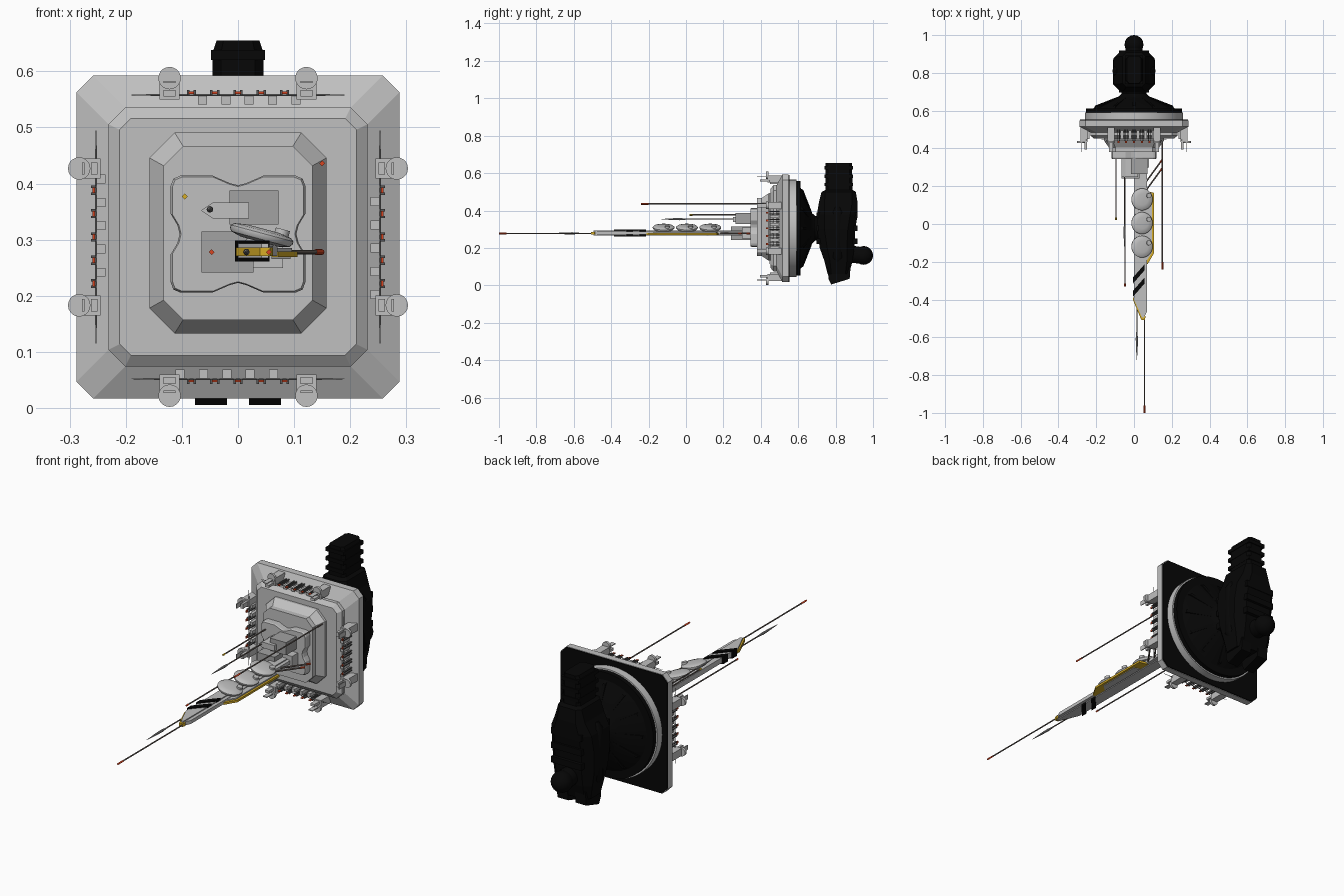
import bpy, bmesh, math
from mathutils import Matrix, Vector

if "Cube" in bpy.data.objects:
    bpy.data.objects.remove(bpy.data.objects["Cube"])


def material(name, *rgb):
    m = bpy.data.materials.new(name)
    m.use_nodes = True
    m.diffuse_color = (*rgb, 1)
    m.node_tree.nodes["Principled BSDF"].inputs["Base Color"].default_value = (*rgb, 1)
    return m


GRAY = material("hull_gray", .53, .53, .53)
MEDIUM = material("medium_gray", .36, .36, .36)
DARK = material("dark_gray", .1, .1, .1)
BLACK = material("black", .002, .002, .002)
YELLOW = material("yellow", .68, .42, .02)
RED = material("red", .68, .06, .015)
BROWN = material("rod_brown", .17, .14, .125)
MID = .305          # height of the hull axis


def finish(bm, name, mat, matrix=None, smooth=False):
    bmesh.ops.recalc_face_normals(bm, faces=bm.faces)
    if matrix:
        bm.transform(matrix)
    mesh = bpy.data.meshes.new(name)
    bm.to_mesh(mesh)
    bm.free()
    mesh.materials.append(mat)
    ob = bpy.data.objects.new(name, mesh)
    bpy.context.collection.objects.link(ob)
    if smooth:
        bpy.ops.object.select_all(action='DESELECT')
        ob.select_set(True)
        bpy.context.view_layer.objects.active = ob
        bpy.ops.object.shade_smooth_by_angle(angle=math.radians(35))
    return ob


def loft(name, rings, mat, matrix=None, smooth=False):
    """Skin a list of equal-length rings and cap both ends."""
    bm = bmesh.new()
    vs = [[bm.verts.new(p) for p in r] for r in rings]
    n = len(vs[0])
    for a, b in zip(vs, vs[1:]):
        for i in range(n):
            bm.faces.new((a[i], a[(i + 1) % n], b[(i + 1) % n], b[i]))
    bm.faces.new(vs[0])
    bm.faces.new(vs[-1])
    return finish(bm, name, mat, matrix, smooth)


def box(name, x, y, z, mat, matrix=None):
    return loft(name, [[(x[0], y[0], h), (x[1], y[0], h), (x[1], y[1], h), (x[0], y[1], h)]
                       for h in z], mat, matrix)


def plan(name, pts, z0, z1, mat):
    return loft(name, [[(x, y, z) for x, y in pts] for z in (z0, z1)], mat)


def turned(name, start, end, profile, mat, n=12, matrix=None):
    """Round shape along start-end; profile holds (fraction, radius)."""
    a, b = Vector(start), Vector(end)
    q = (b - a).to_track_quat('Z', 'Y')
    rings = [[a.lerp(b, t) + q @ Vector((r * math.cos(math.tau * i / n), r * math.sin(math.tau * i / n), 0))
              for i in range(n)] for t, r in profile]
    return loft(name, rings, mat, matrix, True)


def rod(name, start, end, r, mat, n=8, matrix=None):
    return turned(name, start, end, [(0, r), (1, r)], mat, n, matrix)


def octagon(hx, hy, c):
    return [(hx, hy - c), (hx - c, hy), (c - hx, hy), (-hx, hy - c),
            (-hx, c - hy), (c - hx, -hy), (hx - c, -hy), (hx, c - hy)]


def deck(name, layers, mat, z=MID):
    """Stepped plate from (y, half width, half height, chamfer) layers."""
    loft(name, [[(x, y, z + h) for x, h in octagon(hx, hz, c)] for y, hx, hz, c in layers], mat)


# Hull plates, stepping forward
deck("main_plate", [(.548, .288, .288, .03), (.515, .288, .288, .03), (.485, .231, .231, .03),
                    (.468, .231, .231, .03), (.452, .211, .211, .02)], GRAY)
deck("plate_backing", [(.553, .286, .286, .03), (.548, .286, .286, .03)], BLACK)
deck("raised_deck", [(.46, .158, .179, .045), (.44, .158, .179, .045), (.405, .133, .155, .035),
                     (.38, .133, .155, .035)], GRAY, .312)

# Four-lobed front deck
quarter = [(.104, 0), (.108, .016), (.12, .036), (.12, .086), (.115, .099), (.103, .104),
           (.045, .104), (.015, .091), (0, .087)]
half = quarter + [(-x, z) for x, z in quarter[-2::-1]]
lobes = half + [(x, -z) for x, z in half[-2:0:-1]]
loft("lobed_deck", [[(x * s, y, .31 + z * s) for x, z in lobes]
                    for y, s in ((.385, 1), (.352, 1), (.345, .975))], GRAY)

# Blocks on the front deck
box("upper_block", (-.015, .072), (.265, .35), (.327, .388), MEDIUM)
box("lower_block", (-.065, .028), (.24, .35), (.242, .315), MEDIUM)
box("root_block", (-.01, .08), (.3, .35), (.25, .31), GRAY)
loft("pointed_block", [[(x, y, z) for x, z in ((-.066, .352), (-.045, .366), (.02, .366), (.02, .338), (-.045, .338))]
                       for y in (.35, .25)], GRAY)

# Fittings repeated on the four sides of the hull
for k, side in enumerate(("top", "right", "bottom", "left")):
    M = Matrix.Translation((0, 0, MID)) @ Matrix.Rotation(k * math.pi / 2, 4, 'Y')
    turned(side + "_rail", (-.19, .445, .253), (.19, .445, .253),
           [(0, .0006), (.13, .0018), (.87, .0018), (1, .0006)], MEDIUM, 8, M)
    for i in range(-2, 3):
        x = i * .0415
        for d in (-.006, .006):
            box(side + "_post", (x + d - .0022, x + d + .0022), (.44, .5), (.253, .262), DARK, M)
        box(side + "_post_marker", (x - .005, x + .005), (.428, .44), (.255, .259), RED, M)
        box(side + "_bracket", (x + .012, x + .028), (.45, .5), (.236, .252), GRAY, M)
    for x in (-.122, .122):
        box(side + "_pod_arm", (x - .018, x + .018), (.435, .51), (.245, .283), GRAY, M)
        box(side + "_pod_nose", (x - .011, x + .011), (.395, .44), (.25, .262), GRAY, M)
        rod(side + "_pod_dish", (x, .428, .283), (x, .44, .283), .02, GRAY, 20, M)
        box(side + "_pod_bar", (x - .011, x + .011), (.38, .43), (.274, .278), GRAY, M)

# Round rear collar and drive cone
rod("rear_collar", (0, .548, MID), (0, .59, MID), .26, GRAY, 64)
rod("collar_cap", (0, .588, MID), (0, .612, MID), .253, BLACK, 64)
turned("drive_cone", (0, .61, MID), (0, .74, MID),
       [(0, .22), (.1, .2), (.4, .115), (.5, .08), (.62, .066), (1, .066)], BLACK, 32)
for i in range(12):
    M = Matrix.Translation((0, 0, MID)) @ Matrix.Rotation(i * math.tau / 12, 4, 'Y')
    loft("cone_rib", [[(x, y, z) for y, z in ((.61, .215), (.627, .205), (.672, .09), (.65, .09))]
                      for x in (-.007, .007)], BLACK, M)

# Vertical engine block: (z, half width, front y, back y, chamfer)
engine = [(.06, .085, .757, .872, .02), (.13, .1, .74, .89, .03), (.2, .11, .715, .9, .04),
          (.3, .112, .7, .905, .04), (.38, .108, .7, .918, .04), (.44, .08, .71, .918, .03),
          (.5, .062, .725, .908, .02), (.51, .047, .745, .89, .015),
          (.635, .045, .745, .888, .015), (.655, .038, .745, .888, .012)]
loft("engine_block", [[(x, (a + b) / 2 + y, z) for x, y in octagon(hx, (b - a) / 2, c)]
                      for z, hx, a, b, c in engine], BLACK)
for z in (.53, .575, .62):
    box("engine_band", (-.048, .048), (.74, .893), (z, z + .018), BLACK)
for z in (.22, .29, .36):
    box("engine_rib", (-.08, .08), (.697, .918), (z, z + .03), BLACK)
for s in (-1, 1):
    loft("engine_foot", [[(s * x, y, z) for y, z in ((.757, .1), (.762, .035), (.777, .005), (.875, .035), (.88, .1))]
                         for x in (.02, .077)], BLACK)
    turned("engine_shoulder", (s * .08, .81, .12), (s * .08, .81, .42),
           [(0, .015), (.1, .034), (.9, .034), (1, .015)], BLACK, 16)
rod("ball_mount", (0, .86, .17), (0, .935, .16), .045, BLACK, 16)
turned("rear_ball", (0, .9, .16), (0, 1, .16),
       [(.5 - .5 * math.cos(math.pi * i / 10), max(.002, .05 * math.sin(math.pi * i / 10))) for i in range(11)],
       BLACK, 20)

# Long boom with flange, yellow nose strip and side shelf
plan("boom", [(0, .36), (0, -.4), (.042, -.495), (.054, -.495), (.054, .36)], .267, .293, GRAY)
plan("boom_flange", [(.05, .36), (.05, -.495), (.058, -.485), (.07, -.46), (.07, .36)], .271, .288, GRAY)
plan("nose_strip", [(-.004, -.39), (-.004, -.405), (.039, -.508), (.057, -.508), (.062, -.49), (.05, -.48), (.01, -.39)],
     .271, .286, YELLOW)
plan("shelf", [(.06, .17), (.096, .16), (.096, -.15), (.07, -.19), (.06, -.19)], .277, .285, GRAY)
plan("shelf_edge", [(.06, .175), (.106, .165), (.106, -.155), (.072, -.212), (.06, -.212)], .269, .279, YELLOW)
plan("shelf_underside", [(.06, .12), (.094, .11), (.094, -.11), (.06, -.14)], .266, .27, GRAY)
for y in (-.315, -.385):
    plan("black_stripe", [(-.005, y), (.056, y + .07), (.056, y + .102), (-.005, y + .032)], .261, .299, BLACK)

# Three tilted dishes on the boom
for y in (.13, .005, -.12):
    M = Matrix.Translation((.042, y, .308)) @ Matrix.Rotation(math.radians(15), 4, 'Y')
    turned("boom_dish", (0, 0, -.012), (0, 0, .012),
           [(0, .035), (.2, .054), (.45, .058), (.65, .058), (.85, .052), (1, .03)], GRAY, 32, M)
    rod("dish_cap", (.034, .02, .0), (.034, .02, .02), .013, GRAY, 16, M)
    rod("dish_foot", (0, 0, -.025), (0, 0, 0), .025, GRAY, 16, M)


# Antennas: rods pointing forward with coloured four-sided tips
def antenna(x, z, y0, y1, tip, length=.04, r=.0032):
    rod("antenna_rod", (x, y0, z), (x, y1 + length, z), r, BROWN)
    rod("antenna_tip", (x, y1 + length, z), (x, y1, z), r * 1.6, tip, 4)


antenna(.055, .278, -.45, -1, RED)
antenna(.15, .436, .46, -.24, RED)
antenna(-.095, .377, .37, .02, YELLOW, .015)
antenna(-.047, .278, .26, -.33, RED, .015)
for x, z, y0, y1, y2 in ((.015, .278, -.42, -.57, -.72), (-.05, .354, .26, -.0, -.13)):
    rod("probe_rod", (x, y0, z), (x, y1, z), .003, BROWN)
    turned("probe_head", (x, y1, z), (x, y2, z), [(0, .003), (.25, .006), (.5, .005), (1, .001)], MEDIUM, 8)

# Slanted struts beside the boom root
for y in (.18, .225):
    rod("strut", (.065, y, .278), (.138, y + .1, .278), .004, BROWN)
    rod("strut_tip", (.138, y + .1, .278), (.15, y + .116, .278), .005, RED)
